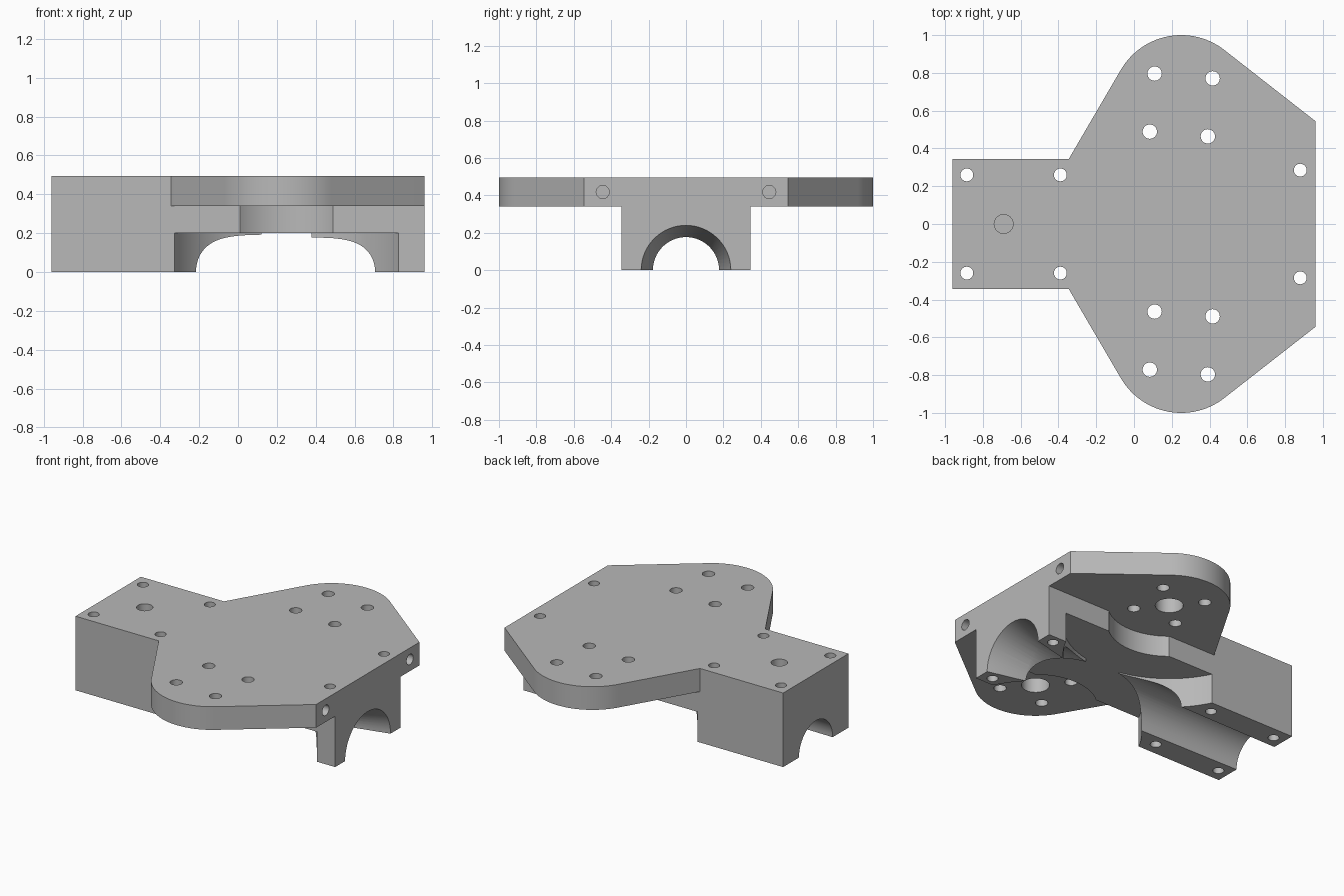
import bpy, bmesh, math
from mathutils import Vector, Matrix

if "Cube" in bpy.data.objects:
    bpy.data.objects.remove(bpy.data.objects["Cube"])

TOP, SLAB, POCKET = 0.495, 0.34, 0.2
HALF_LEN, HALF_WID = 0.96, 0.345
LOBE = Vector((0.25, 0.63))
LOBE_R = 0.37

grey = bpy.data.materials.new("plain grey")
grey.use_nodes = True
colour = (0.48, 0.48, 0.48, 1)
grey.diffuse_color = colour
grey.node_tree.nodes["Principled BSDF"].inputs["Base Color"].default_value = colour


def to_object(name, bm):
    bmesh.ops.recalc_face_normals(bm, faces=bm.faces)
    mesh = bpy.data.meshes.new(name)
    bm.to_mesh(mesh)
    bm.free()
    mesh.materials.append(grey)
    obj = bpy.data.objects.new(name, mesh)
    bpy.context.collection.objects.link(obj)
    return obj


def prism(name, outline, z0, z1):
    bm = bmesh.new()
    face = bm.faces.new([bm.verts.new((x, y, z0)) for x, y in outline])
    made = bmesh.ops.extrude_face_region(bm, geom=[face])
    verts = [v for v in made["geom"] if isinstance(v, bmesh.types.BMVert)]
    bmesh.ops.translate(bm, vec=(0, 0, z1 - z0), verts=verts)
    return to_object(name, bm)


def rod(start, end, r0, r1=None, sides=32):
    """Round cutter between two points, optionally tapered."""
    start, end = Vector(start), Vector(end)
    axis = end - start
    turn = axis.to_track_quat("Z", "Y").to_matrix().to_4x4()
    bm = bmesh.new()
    bmesh.ops.create_cone(bm, cap_ends=True, segments=sides, radius1=r0,
                          radius2=r0 if r1 is None else r1, depth=axis.length,
                          matrix=Matrix.Translation((start + end) / 2) @ turn)
    return to_object("cutter", bm)


def combine(target, tool, operation="DIFFERENCE"):
    mod = target.modifiers.new("combine", "BOOLEAN")
    mod.operation, mod.object, mod.solver = operation, tool, "EXACT"
    bpy.context.view_layer.objects.active = target
    bpy.ops.object.modifier_apply(modifier=mod.name)
    bpy.data.objects.remove(tool)


def upright(x, y, z0, z1, r, sides=32):
    return rod((x, y, z0), (x, y, z1), r, sides=sides)


# Central block with wheel pockets, hub clearances and the lengthwise channel
w, h = HALF_LEN, HALF_WID
body = prism("bracket_body", [(-w, -h), (w, -h), (w, h), (-w, h)], 0, SLAB)
for side in (-1, 1):
    y = side * LOBE.y
    combine(body, upright(LOBE.x, y, -0.1, POCKET, 0.643, 128))
    combine(body, upright(LOBE.x, y, 0.1, 0.5, 0.372, 96))
combine(body, rod((-w - 0.01, 0, 0), (0.13, 0, 0), 0.178, 0.192, 64))
combine(body, rod((0.2, 0, 0), (0.72, 0, 0), 0.177, sides=64))
combine(body, rod((0.7, 0, 0), (w + 0.001, 0, 0), 0.175, 0.24, 64))

# Top slab: straight tail, rounded lobes and tapered nose
a0, a1 = math.radians(51.4), math.radians(149.7)
steps = 28
arc = [(LOBE.x + LOBE_R * math.cos(a0 + (a1 - a0) * i / steps),
        LOBE.y + LOBE_R * math.sin(a0 + (a1 - a0) * i / steps))
       for i in range(steps + 1)]
upper = [(w, 0.545)] + arc + [(-0.345, h), (-w, h)]
lower = [(x, -y) for x, y in reversed(upper)]
combine(body, prism("slab", upper + lower, SLAB, TOP), "UNION")

# Screw holes through the block
for x, y in ((-0.885, 0.26), (-0.39, 0.26), (0.88, 0.285)):
    for side in (-1, 1):
        combine(body, upright(x, side * y, -0.1, 0.6, 0.034))

for side in (-1, 1):
    # Four screw holes around a blind hub recess under each lobe
    y = side * LOBE.y
    for k in range(4):
        a = math.radians(40.3 + 90 * k)
        dx, dy = 0.218 * math.cos(a), 0.218 * math.sin(a)
        # Both lobes share the same slightly turned square pattern
        combine(body, upright(LOBE.x + dx, y + dy, 0.3, 0.6, 0.038))
    combine(body, upright(LOBE.x, y, 0.3, 0.44, 0.085, 48))
    # Blind holes in the nose face
    combine(body, rod((w + 0.1, side * 0.445, 0.418), (0.7, side * 0.445, 0.418), 0.035))

# Blind locating hole in the tail
combine(body, upright(-0.69, 0, 0.3, 0.6, 0.05))

# Smooth round walls, sharp edges
bpy.ops.object.select_all(action="DESELECT")
body.select_set(True)
bpy.context.view_layer.objects.active = body
bpy.ops.object.shade_smooth_by_angle(angle=math.radians(25))
